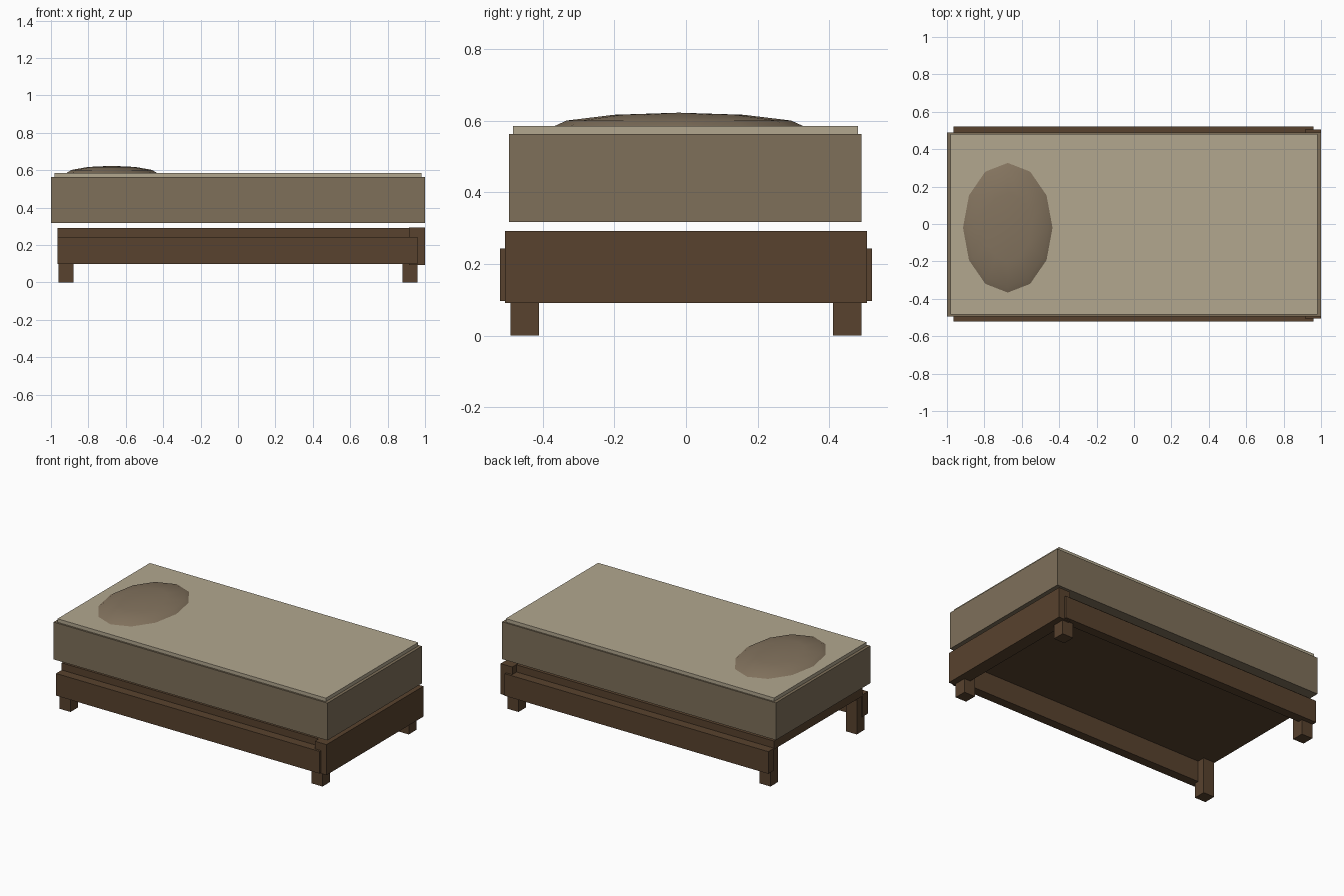
import bpy

cube = bpy.data.objects.get("Cube")
if cube:
    bpy.data.objects.remove(cube, do_unlink=True)


def material(name, srgb):
    """Flat material from 8-bit sRGB values."""
    color = [((c / 255 + 0.055) / 1.055) ** 2.4 for c in srgb] + [1]
    mat = bpy.data.materials.new(name)
    mat.use_nodes = True
    mat.diffuse_color = color
    mat.node_tree.nodes["Principled BSDF"].inputs["Base Color"].default_value = color
    return mat


wood = material("dark_wood", (88, 66, 46))
fabric = material("mattress_fabric", (126, 112, 90))
linen = material("sheet_linen", (178, 167, 143))
pillow_cloth = material("pillow_cloth", (131, 115, 94))


def box(name, low, high, mat):
    """Box spanning two opposite corners."""
    bpy.ops.mesh.primitive_cube_add(size=1, location=[(a + b) / 2 for a, b in zip(low, high)])
    obj = bpy.context.object
    obj.name = name
    obj.scale = [b - a for a, b in zip(low, high)]
    bpy.ops.object.transform_apply(location=False, rotation=False, scale=True)
    obj.data.materials.append(mat)
    return obj


# Side rails and legs, mirrored across the length
for side, s in (("front", -1), ("back", 1)):
    y0, y1 = sorted((s * 0.46, s * 0.52))
    box(side + "_rail", (-0.965, y0, 0.097), (0.96, y1, 0.243), wood)
    y0, y1 = sorted((s * 0.41, s * 0.49))
    for end, x in (("head", -0.96), ("foot", 0.88)):
        box(f"{side}_{end}_leg", (x, y0, 0), (x + 0.08, y1, 0.243), wood)

# Foot board and deck
box("foot_board", (0.915, -0.505, 0.092), (1.0, 0.505, 0.293), wood)
box("deck", (-0.965, -0.46, 0.235), (0.92, 0.46, 0.29), wood)

# Mattress and sheet
box("mattress", (-1.0, -0.495, 0.317), (1.0, 0.49, 0.563), fabric)
box("sheet", (-0.98, -0.483, 0.555), (0.98, 0.48, 0.586), linen)

# Pillow: flattened low-poly ellipsoid sunk into the sheet
bpy.ops.mesh.primitive_uv_sphere_add(segments=12, ring_count=6, radius=1,
                                     location=(-0.675, -0.02, 0.579))
pillow = bpy.context.object
pillow.name = "pillow"
pillow.scale = (0.25, 0.362, 0.044)
bpy.ops.object.transform_apply(location=False, rotation=False, scale=True)
pillow.data.materials.append(pillow_cloth)
bpy.ops.object.shade_smooth_by_angle()
